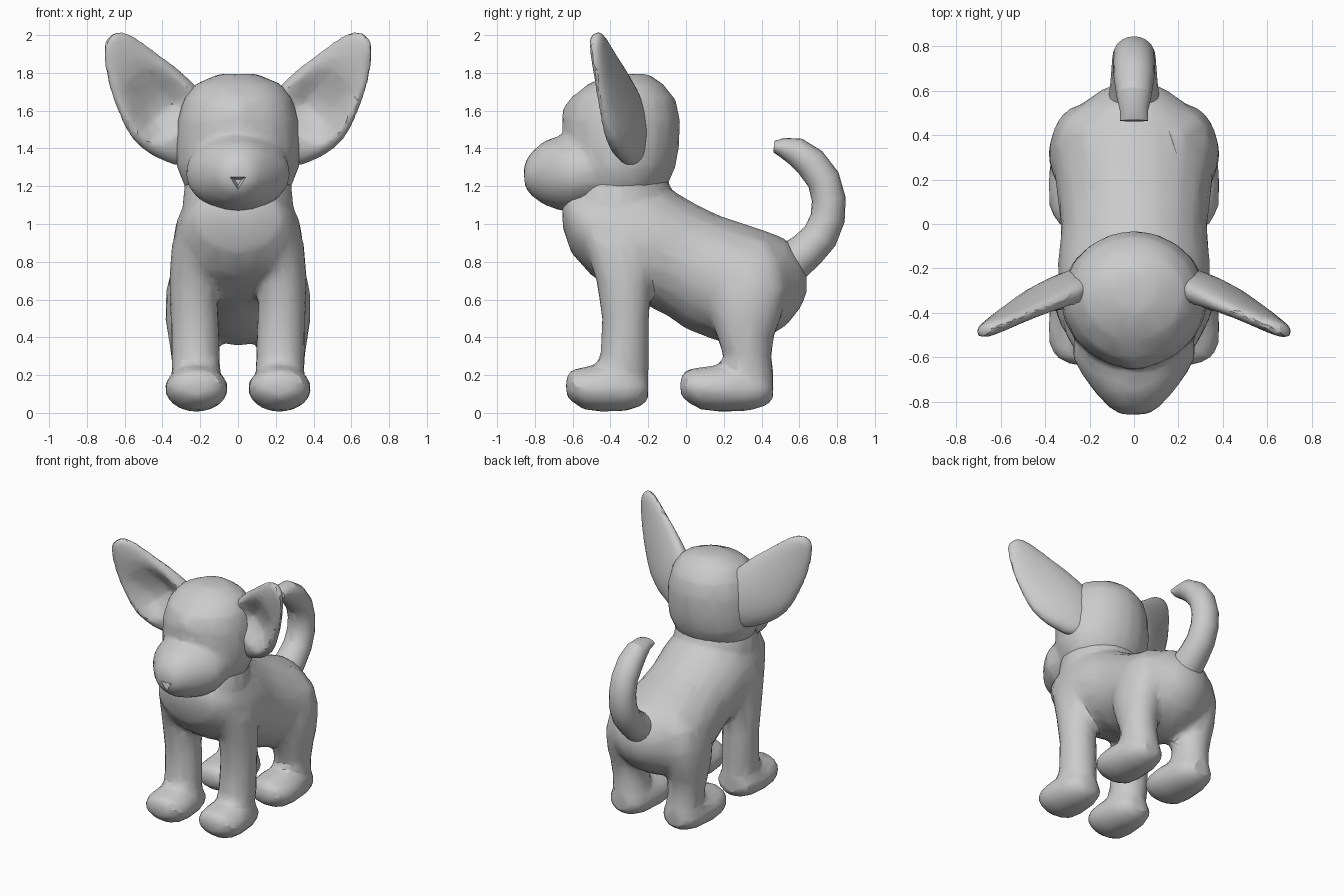
import bpy, bmesh, math
from mathutils import Vector

if "Cube" in bpy.data.objects:
    bpy.data.objects.remove(bpy.data.objects["Cube"])

N = 20
ANGLES = [2 * math.pi * i / N for i in range(N)]


def bridge(bm, rings):
    """Skin a list of point rings and cap both ends."""
    loops = [[bm.verts.new(p) for p in ring] for ring in rings]
    faces = [bm.faces.new(loops[0]), bm.faces.new(loops[-1])]
    for a, b in zip(loops, loops[1:]):
        n = len(a)
        for i in range(n):
            j = (i + 1) % n
            faces.append(bm.faces.new((a[i], a[j], b[j], b[i])))
    bmesh.ops.recalc_face_normals(bm, faces=faces)


def oval(c, u, v):
    return [Vector(c) + Vector(u) * math.cos(a) + Vector(v) * math.sin(a) for a in ANGLES]


def loft_y(bm, rows, x=0):
    """Rows of (y, centre z, half width, half height)."""
    bridge(bm, [oval((x, y, z), (rx, 0, 0), (0, 0, rz)) for y, z, rx, rz in rows])


def loft_z(bm, rows, side=1):
    """Rows of (z, centre x, centre y, half width, half depth)."""
    bridge(bm, [oval((x * side, y, z), (rx, 0, 0), (0, ry, 0)) for z, x, y, rx, ry in rows])


def finish(name, bm, voxel=None, smooth=0, ratio=1.0, cutter=None):
    mesh = bpy.data.meshes.new(name)
    bm.to_mesh(mesh)
    bm.free()
    ob = bpy.data.objects.new(name, mesh)
    bpy.context.collection.objects.link(ob)
    if voxel:
        m = ob.modifiers.new("Fuse", 'REMESH')
        m.mode, m.voxel_size = 'VOXEL', voxel
        m = ob.modifiers.new("Soften", 'SMOOTH')
        m.factor, m.iterations = 0.5, smooth
        m = ob.modifiers.new("Facet", 'DECIMATE')
        m.ratio = ratio
    if cutter:
        m = ob.modifiers.new("Cut", 'BOOLEAN')
        m.operation, m.object = 'DIFFERENCE', cutter
    bpy.ops.object.select_all(action='DESELECT')
    ob.select_set(True)
    bpy.context.view_layer.objects.active = ob
    bpy.ops.object.convert(target='MESH')
    bpy.ops.object.shade_smooth_by_angle(angle=math.radians(22))
    return ob


# Body: torso, neck and four legs fused together
bm = bmesh.new()
loft_y(bm, [(-.655, 1.07, .10, .08), (-.61, 1.03, .24, .18), (-.5, .965, .31, .24),
            (-.35, .94, .335, .31), (-.2, .90, .345, .335), (-.1, .855, .335, .34),
            (0, .79, .33, .345), (.15, .72, .35, .335), (.3, .68, .365, .325),
            (.42, .68, .33, .285), (.53, .69, .25, .23), (.61, .69, .14, .13),
            (.64, .69, .05, .05)])
loft_z(bm, [(.95, 0, -.33, .31, .28), (1.1, 0, -.36, .295, .28), (1.25, 0, -.35, .28, .26)])

front_leg = [(.08, .22, -.32, .12, .12), (.2, .22, -.35, .128, .15), (.3, .225, -.325, .13, .13),
             (.5, .23, -.32, .128, .125), (.7, .24, -.33, .125, .145), (.9, .235, -.35, .115, .19),
             (1.05, .2, -.36, .07, .14)]
hind_leg = [(.08, .22, .34, .125, .12), (.2, .22, .315, .13, .15), (.3, .23, .325, .125, .128),
            (.4, .235, .315, .135, .15), (.5, .24, .315, .145, .185), (.65, .235, .32, .145, .22),
            (.8, .215, .33, .13, .19), (.92, .17, .34, .06, .1)]
foot = [(0, .14, .06, .05), (.03, .145, .13, .085), (.09, .13, .162, .112), (.18, .13, .168, .125),
        (.31, .128, .155, .12), (.39, .125, .13, .095), (.435, .125, .07, .06)]
for s in (-1, 1):
    loft_z(bm, front_leg, s)
    loft_z(bm, hind_leg, s)
    loft_y(bm, [(y - .635, z, a, b) for y, z, a, b in foot], .22 * s)
    loft_y(bm, [(y * 1.13 - .03, z, a, b) for y, z, a, b in foot], .22 * s)
finish("body", bm, .02, 9, .09)

# Notch under the nose
bpy.ops.mesh.primitive_cone_add(vertices=3, radius1=.07, radius2=.02, depth=.09,
                                location=(0, -.85, 1.225), rotation=(-math.pi / 2, 0, 0))
notch = bpy.context.object
notch.name = "nose_notch_cutter"
notch.hide_render = True

# Head: skull, brow and muzzle fused together
bm = bmesh.new()
loft_z(bm, [(1.15, 0, -.36, .24, .21), (1.2, 0, -.35, .285, .25), (1.3, 0, -.345, .325, .29),
            (1.42, 0, -.34, .33, .305), (1.55, 0, -.34, .32, .31), (1.66, 0, -.335, .29, .28),
            (1.74, 0, -.32, .23, .2), (1.795, 0, -.3, .1, .1)])
loft_y(bm, [(-.45, 1.28, .27, .19), (-.6, 1.268, .278, .21), (-.68, 1.27, .235, .195),
            (-.76, 1.27, .175, .165), (-.825, 1.265, .115, .11), (-.858, 1.26, .065, .055)])
loft_y(bm, [(-.45, 1.58, .12, .15), (-.6, 1.57, .09, .11), (-.655, 1.55, .05, .06)])
finish("head", bm, .02, 7, .1, notch)
bpy.data.objects.remove(notch)

# Ears: tilted leaf shapes, hollowed at the front
# rows of (distance along ear, inner edge, outer edge, half thickness, scoop)
ear = [(-.17, .0, .15, .05, 0), (-.10, -.07, .21, .08, 0), (0, -.14, .256, .095, .2),
       (.07, -.16, .272, .095, .9), (.14, -.165, .277, .09, 1.4), (.22, -.158, .262, .078, 1.4),
       (.3, -.147, .235, .066, 1.1), (.38, -.13, .205, .055, .5), (.46, -.115, .165, .045, .1),
       (.54, -.095, .115, .04, 0), (.595, -.07, .07, .035, 0), (.625, -.035, .03, .025, 0)]
for s, side in ((1, "left"), (-1, "right")):
    rings = []
    for t, lo, hi, th, scoop in ear:
        ring = []
        for a in ANGLES:
            p = (lo + hi) / 2 + (hi - lo) / 2 * math.cos(a)
            x, z = .26 + .67 * t + .74 * p, 1.53 + .74 * t - .67 * p
            d = th * math.sin(a)
            if d < 0:
                d *= 1 - scoop * max(0, 1 - (math.cos(a) / .72) ** 4)
            ring.append((x * s, -.295 - .30 * t - .2 * p + d, z))
        rings.append(ring)
    bm = bmesh.new()
    bridge(bm, rings)
    finish("ear_" + side, bm, .014, 6, .14)

# Tail: round rings following an upward curl; (y, z, radius)
path = [(.55, .79, .11), (.64, .86, .10), (.71, .935, .095), (.75, 1.03, .092), (.756, 1.13, .09),
        (.728, 1.235, .088), (.66, 1.325, .086), (.58, 1.385, .075), (.51, 1.405, .052), (.465, 1.41, .03)]
pts = [Vector((0, y, z)) for y, z, r in path]
rings = []
for i, (y, z, r) in enumerate(path):
    d = (pts[min(i + 1, len(pts) - 1)] - pts[max(i - 1, 0)]).normalized()
    v = Vector((1, 0, 0)).cross(d) * r
    rings.append(oval(pts[i], (max(r, .06) * 1.06, 0, 0), v))
bm = bmesh.new()
bridge(bm, rings)
finish("tail", bm)
